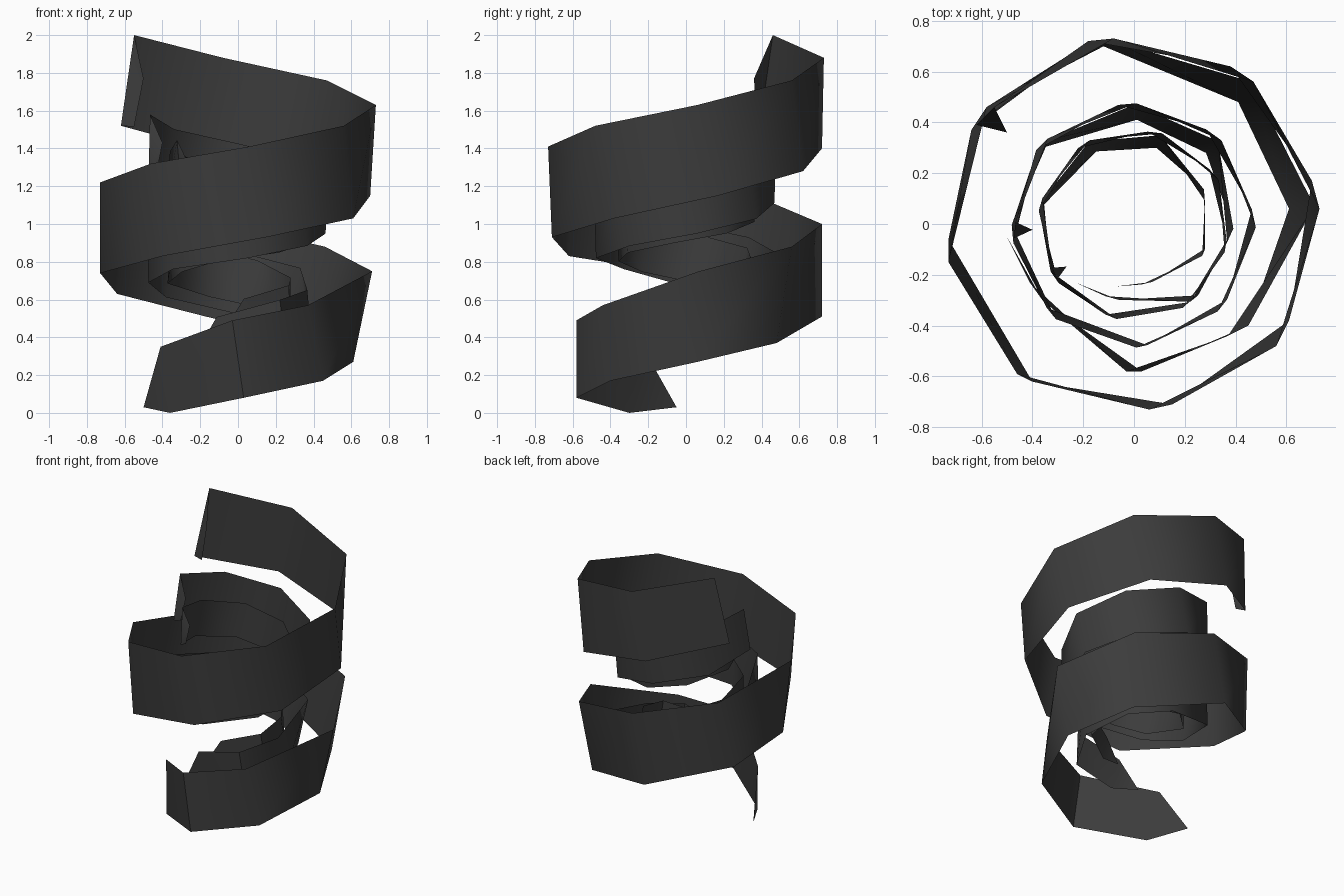
import bpy
import bmesh
from math import radians
from mathutils import Matrix, Vector

default_cube = bpy.data.objects.get("Cube")
if default_cube:
    bpy.data.objects.remove(default_cube, do_unlink=True)


def make_material(name, colour):
    material = bpy.data.materials.new(name)
    material.use_nodes = True
    material.diffuse_color = colour
    shader = material.node_tree.nodes["Principled BSDF"]
    shader.inputs["Base Color"].default_value = colour
    shader.inputs["Roughness"].default_value = 0.8
    return material


charcoal = make_material("charcoal", (0.045, 0.045, 0.045, 1))

# Upper rim of the spiral strip, from its top end down to its bottom end
upper_rim = [
    (-.55, .46, 2), (-.08, .73, 1.88), (.47, .56, 1.76), (.73, .06, 1.63),
    (.56, -.48, 1.52), (.06, -.73, 1.41), (-.46, -.59, 1.32), (-.73, -.15, 1.22),
    (-.58, .46, 1.11), (-.08, .72, 1), (.46, .56, .88), (.71, .07, .75),
    (.37, -.44, .57), (-.03, -.58, .49), (-.41, -.23, .35),
]

# Matching lower rim, point for point
lower_rim = [
    (-.62, .39, 1.52), (-.18, .72, 1.4), (.38, .62, 1.28), (.7, .17, 1.15),
    (.61, -.38, 1.03), (.15, -.71, .93), (-.4, -.62, .83), (-.73, -.06, .74),
    (-.64, .37, .63), (-.17, .72, .51), (.41, .48, .37), (.61, .06, .27),
    (.45, -.4, .17), (.03, -.58, .08), (-.36, -.3, 0),
]

# Pointed tail at the bottom and folded lip at the top end
tail_tip = (-.5, -.05, .03)
lip_middle = (-.5, .36, 1.77)
lip_foot = (-.55, .375, 1.515)


def make_ribbon(name, size, turn, lift):
    """Build one spiral strip, scaled, turned about z and raised."""
    bm = bmesh.new()

    def add_vertex(point):
        return bm.verts.new(Vector(point))

    upper = [add_vertex(point) for point in upper_rim]
    lower = [add_vertex(point) for point in lower_rim]

    # Strip wall between the two rims
    for i in range(len(upper) - 1):
        bm.faces.new((upper[i], upper[i + 1], lower[i + 1], lower[i]))

    # Tail triangle
    bm.faces.new((upper[-1], add_vertex(tail_tip), lower[-1]))

    # Lip folded inward at the top end
    middle = add_vertex(lip_middle)
    foot = add_vertex(lip_foot)
    bm.faces.new((upper[0], lower[0], middle))
    bm.faces.new((middle, lower[0], foot))

    placement = (Matrix.Translation((0, 0, lift))
                 @ Matrix.Rotation(radians(turn), 4, "Z")
                 @ Matrix.Scale(size, 4))
    bmesh.ops.transform(bm, matrix=placement, verts=bm.verts)
    bmesh.ops.recalc_face_normals(bm, faces=bm.faces)

    # Keep the strip facing outward
    bm.faces.ensure_lookup_table()
    wall = bm.faces[0]
    centre = wall.calc_center_median()
    if wall.normal.x * centre.x + wall.normal.y * centre.y < 0:
        bmesh.ops.reverse_faces(bm, faces=bm.faces)

    mesh = bpy.data.meshes.new(name)
    bm.to_mesh(mesh)
    bm.free()
    mesh.materials.append(charcoal)
    ribbon = bpy.data.objects.new(name, mesh)
    bpy.context.collection.objects.link(ribbon)

    bpy.ops.object.select_all(action="DESELECT")
    ribbon.select_set(True)
    bpy.context.view_layer.objects.active = ribbon
    bpy.ops.object.shade_smooth_by_angle(angle=radians(60))
    return ribbon


# Three nested spirals
make_ribbon("outer_ribbon", size=1, turn=0, lift=0)
make_ribbon("middle_ribbon", size=.65, turn=39, lift=.28)
make_ribbon("inner_ribbon", size=.51, turn=68, lift=.425)
